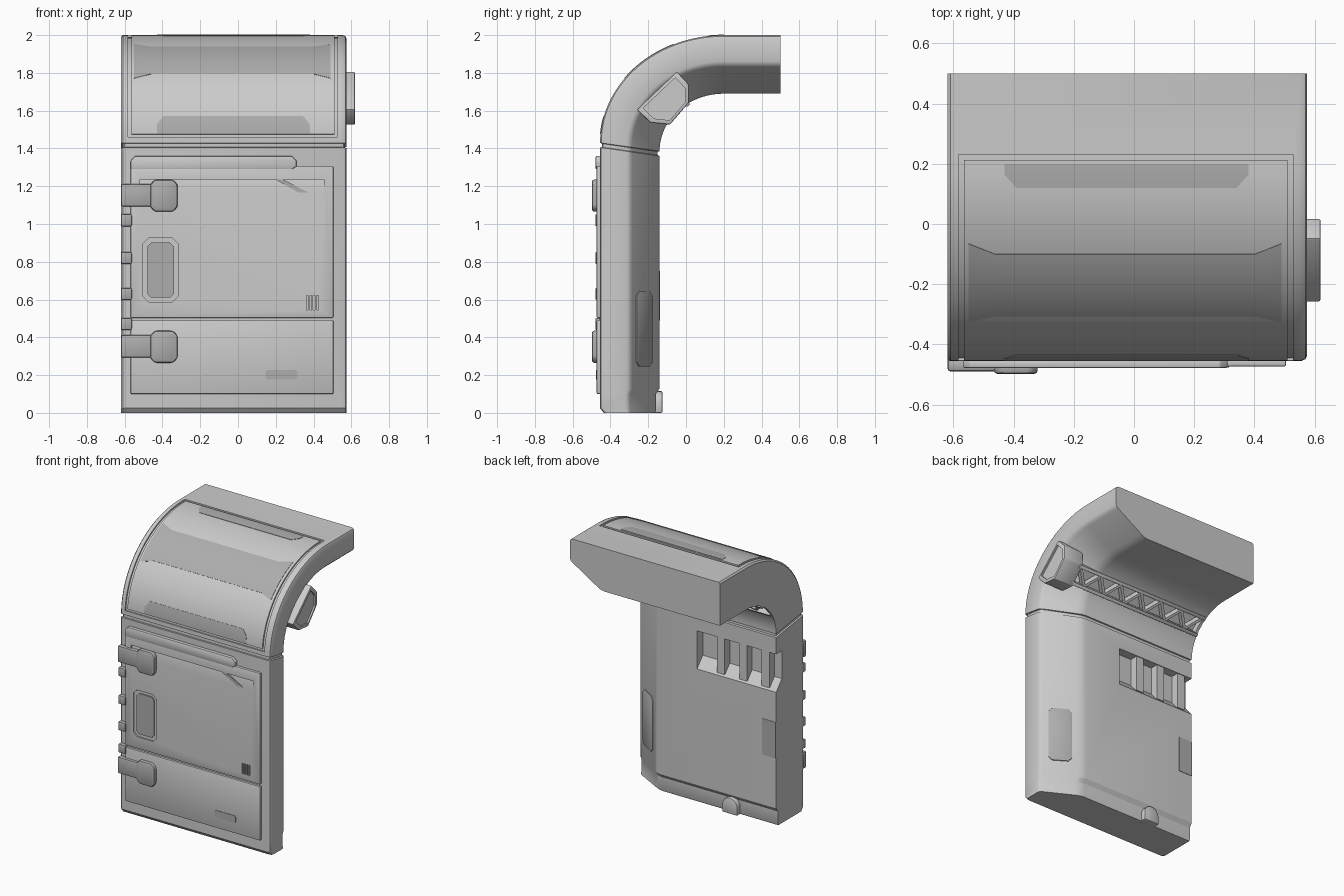
import bpy, bmesh, math

if "Cube" in bpy.data.objects:
    bpy.data.objects.remove(bpy.data.objects["Cube"])

dark = bpy.data.materials.new("dark_grey")
dark.diffuse_color = (0.42, 0.42, 0.42, 1)
dark.use_nodes = True
dark.node_tree.nodes["Principled BSDF"].inputs["Base Color"].default_value = dark.diffuse_color


def make(name, bm, mat=None):
    bmesh.ops.recalc_face_normals(bm, faces=bm.faces[:])
    me = bpy.data.meshes.new(name)
    bm.to_mesh(me)
    bm.free()
    ob = bpy.data.objects.new(name, me)
    bpy.context.collection.objects.link(ob)
    if mat:
        me.materials.append(mat)
    return ob


def apply(ob):
    bpy.ops.object.select_all(action='DESELECT')
    bpy.context.view_layer.objects.active = ob
    ob.select_set(True)
    for m in list(ob.modifiers):
        bpy.ops.object.modifier_apply(modifier=m.name)


def bevel(ob, w, seg=2):
    m = ob.modifiers.new("bevel", 'BEVEL')
    m.width, m.segments, m.limit_method = w, seg, 'ANGLE'
    apply(ob)
    return ob


def cut(ob, cutter):
    cutter.hide_render = True
    m = ob.modifiers.new("cut", 'BOOLEAN')
    m.operation, m.object, m.solver = 'DIFFERENCE', cutter, 'EXACT'
    apply(ob)
    bpy.data.objects.remove(cutter)


def prism(name, pts, axis, a, b, mat=None, ring=0, bev=0):
    """Extrude a 2D outline along x (pts are y,z) or y (pts are x,z); ring keeps only a rim."""
    bm = bmesh.new()
    vs = [bm.verts.new((a, p, q) if axis == 'x' else (p, a, q)) for p, q in pts]
    faces = [bm.faces.new(vs)]
    if ring:
        inner = faces[0]
        faces = bmesh.ops.inset_region(bm, faces=[inner], thickness=ring)["faces"]
        bmesh.ops.delete(bm, geom=[inner], context='FACES_ONLY')
    ext = bmesh.ops.extrude_face_region(bm, geom=faces, use_keep_orig=True)["geom"]
    d = (b - a, 0, 0) if axis == 'x' else (0, b - a, 0)
    bmesh.ops.translate(bm, vec=d, verts=[g for g in ext if isinstance(g, bmesh.types.BMVert)])
    ob = make(name, bm, mat)
    return bevel(ob, bev) if bev else ob


def rect(x0, x1, z0, z1, c=0):
    if not c:
        return [(x0, z0), (x1, z0), (x1, z1), (x0, z1)]
    return [(x0 + c, z0), (x1 - c, z0), (x1, z0 + c), (x1, z1 - c),
            (x1 - c, z1), (x0 + c, z1), (x0, z1 - c), (x0, z0 + c)]


def arc(t, ry, rz, zc):
    if t > 1:
        return (0.2 + t - 1, zc + rz)
    a = t * math.pi / 2
    return (0.2 - ry * math.cos(a), zc + rz * math.sin(a))


def outer(t):
    return arc(t, 0.655, 0.57, 1.43)


def inner(t):
    return arc(t, 0.34, 0.305, 1.385)


# Main shell: chamfered section swept up the wall and over the curve
SEC = [(-.61, 0), (.555, 0), (.569, .02), (.575, .06), (.575, .45), (.571, .495), (.558, .54),
       (.36, .93), (.335, .975), (.30, 1), (-.62, 1), (-.62, .035)]
st = [((-.435, 0), (-.165, 0), 0), ((-.455, .025), (-.16, .01), 0), ((-.455, .1), (-.16, .10), 0),
      ((-.455, .12), (-.14, .13), 0), ((-.455, 1.405), (-.14, 1.36), 0),
      ((-.455, 1.408), (-.14, 1.363), .01), ((-.455, 1.427), (-.14, 1.382), .01)]
st += [(outer(i / 24), inner(i / 24), 0) for i in range(25)]
st += [((.5, 2.0), (.5, 1.69), 0)]
bm = bmesh.new()
rings = []
for o, i, g in st:
    d = math.dist(o, i)
    r = []
    for x, s in SEC:
        x = -.0225 + (x + .0225) * (1 - g / .6)
        s = .5 + (s - .5) * (1 - 2 * g / d)
        r.append(bm.verts.new((x, o[0] + (i[0] - o[0]) * s, o[1] + (i[1] - o[1]) * s)))
    rings.append(r)
n = len(SEC)
for p, q in zip(rings, rings[1:]):
    for k in range(n):
        bm.faces.new((p[k], p[(k + 1) % n], q[(k + 1) % n], q[k]))
bm.faces.new(rings[0])
bm.faces.new(rings[-1])
body = make("shell", bm)


def wrap(name, cols, thick, mat=None, steps=20):
    """Patch following the outer curve; cols are (x, t_low, t_high)."""
    bm = bmesh.new()
    g = []
    for x, a, b in cols:
        g.append([bm.verts.new((x, *outer(a + (b - a) * k / steps))) for k in range(steps + 1)])
    for c, e in zip(g, g[1:]):
        for k in range(steps):
            bm.faces.new((c[k], e[k], e[k + 1], c[k + 1]))
    ob = make(name, bm, mat)
    m = ob.modifiers.new("solid", 'SOLIDIFY')
    m.thickness, m.offset = thick, 0
    apply(ob)
    return ob


# Curved window: frame groove and tinted bands
X0, X1, T0, T1 = -.582, .528, .033, 1.03
for x0, x1, a, b in ((X0, X0 + .018, T0, T1), (X1 - .018, X1, T0, T1),
                     (X0, X1, T0, T0 + .018), (X0, X1, T1 - .018, T1)):
    cut(body, wrap("cutter", [(x0, a, b), (x1, a, b)], .02, steps=24))
wrap("window_band", [(-.55, .408, .735), (-.46, .44, .697), (.40, .44, .697), (.49, .408, .735)], .005, dark)
wrap("window_lower_band", [(-.43, .056, .11), (-.395, .056, .158), (.345, .056, .158), (.38, .056, .11)], .005, dark)
wrap("window_upper_band", [(-.43, .965, 1.0), (-.39, .922, 1.0), (.34, .922, 1.0), (.38, .965, 1.0)], .005, dark)

# Back recess with ribs
cut(body, prism("cutter", [(0, 1.24), (-.205, 1.24), (-.205, 1.04), (-.135, .96), (0, .96)], 'x', -.7, .01))
for k in range(3):
    x = -.175 - .178 * k
    prism("back_rib_%d" % k, [(-.22, .98), (-.146, .98), (-.146, 1.245), (-.22, 1.245)], 'x', x - .03, x + .03)
prism("back_edge_plate", rect(-.618, -.51, .49, .75), 'y', -.15, -.137, dark)
arch = [(-.32, 0)] + [(-.26 - .06 * math.cos(a * math.pi / 10), .055 + .06 * math.sin(a * math.pi / 10))
                      for a in range(11)] + [(-.20, 0)]
prism("back_knob", arch, 'y', -.2, -.125, bev=.006)

# Plate on the chamfered back edge
p = prism("chamfer_plate", rect(-.08, .08, .245, .645, .025), 'y', -.01, .006, dark, bev=.003)
p.location, p.rotation_euler = (.457, -.222, 0), (0, 0, -.547)


# Lattice truss in the inner corner, built flat then tilted
def tilt(ob):
    ob.location, ob.rotation_euler = (0, -.038, 1.592), (-math.pi / 4, 0, 0)
    bpy.context.view_layer.update()
    return ob


cut(body, tilt(prism("cutter", rect(-.60, .47, -.055, .055), 'y', -.05, .1)))
for k, z in enumerate((-.062, .062)):
    tilt(prism("truss_rail_%d" % k, rect(-.615, .48, z - .012, z + .012), 'y', -.05, .012, bev=.004))
for k in range(12):
    x, s = .46 - .0875 * k, (1 if k % 2 else -1)
    h = .055 * s
    tilt(prism("truss_strut_%d" % k, [(x - .012, -h), (x + .012, -h), (x - .0755, h), (x - .0995, h)],
               'y', -.04, .003))
HEX = [(-.26, 1.606), (-.048, 1.807), (.016, 1.738), (.016, 1.643), (-.085, 1.526), (-.19, 1.537)]
head = prism("truss_end_cap", HEX, 'x', .46, .62, bev=.007)
cy, cz = -.092, 1.643
cut(head, prism("cutter", [(cy + (y - cy) * .8, cz + (z - cz) * .8) for y, z in HEX], 'x', .608, .7))

# Door: upper and lower leaf plus cap strip
upper = prism("door_upper", rect(-.568, .505, .503, 1.305), 'y', -.45, -.473, bev=.006)
lower = prism("door_lower", rect(-.568, .505, .10, .49), 'y', -.45, -.473, bev=.006)
prism("door_cap", [(-.568, 1.29), (-.568, 1.335), (-.545, 1.36), (.285, 1.36), (.31, 1.335), (.31, 1.305),
                   (.285, 1.29)], 'y', -.45, -.478, bev=.005)
prism("door_backing", rect(-.56, .495, .12, 1.29), 'y', -.44, -.459)
# Tapered recess, brace, outlined handle, framed lower panel
cut(upper, prism("cutter", [(-.49, 1.07), (-.459, 1.235), (-.49, 1.235)], 'x', -.52, .455))
cut(upper, prism("cutter", [(-.52, .527), (-.52, .56), (-.29, .56), (-.25, .638), (.455, .638), (.455, .527)],
                 'y', -.49, -.464, ring=.01))
prism("door_brace", [(.20, 1.235), (.24, 1.235), (.455, 1.125), (.455, 1.09)], 'y', -.455, -.472, dark)
cut(lower, prism("cutter", rect(-.52, .46, .148, .455), 'y', -.49, -.464, ring=.013))
prism("door_tag", rect(.145, .315, .177, .228, .01), 'y', -.46, -.476, dark)
for k in range(4):
    x = .362 + .018 * k
    cut(upper, prism("cutter", rect(x, x + .009, .545, .622), 'y', -.49, -.461))
# Small octagonal port
port = rect(-.503, -.317, .587, .925, .03)
cut(upper, prism("cutter", port, 'y', -.49, -.462))
prism("port_frame", rect(-.498, -.322, .592, .92, .028), 'y', -.455, -.475, dark, ring=.013)
prism("port_glass", rect(-.48, -.34, .61, .902, .02), 'y', -.455, -.47, dark)

# Latches and hinge knuckles along the left edge
for k, z in enumerate((1.15, .35)):
    prism("latch_strap_%d" % k, rect(-.62, -.44, z - .058, z + .062), 'y', -.45, -.49, dark, bev=.012)
    prism("latch_head_%d" % k, rect(-.465, -.32, z - .085, z + .085, .025), 'y', -.46, -.498, dark, bev=.012)
for k, z in enumerate((1.02, .82, .63, .47)):
    prism("hinge_%d" % k, rect(-.62, -.562, z - .032, z + .032), 'y', -.43, -.48, dark, bev=.008)

for ob in list(bpy.data.objects):
    apply(ob)
    bpy.ops.object.shade_smooth_by_angle(angle=math.radians(28))
